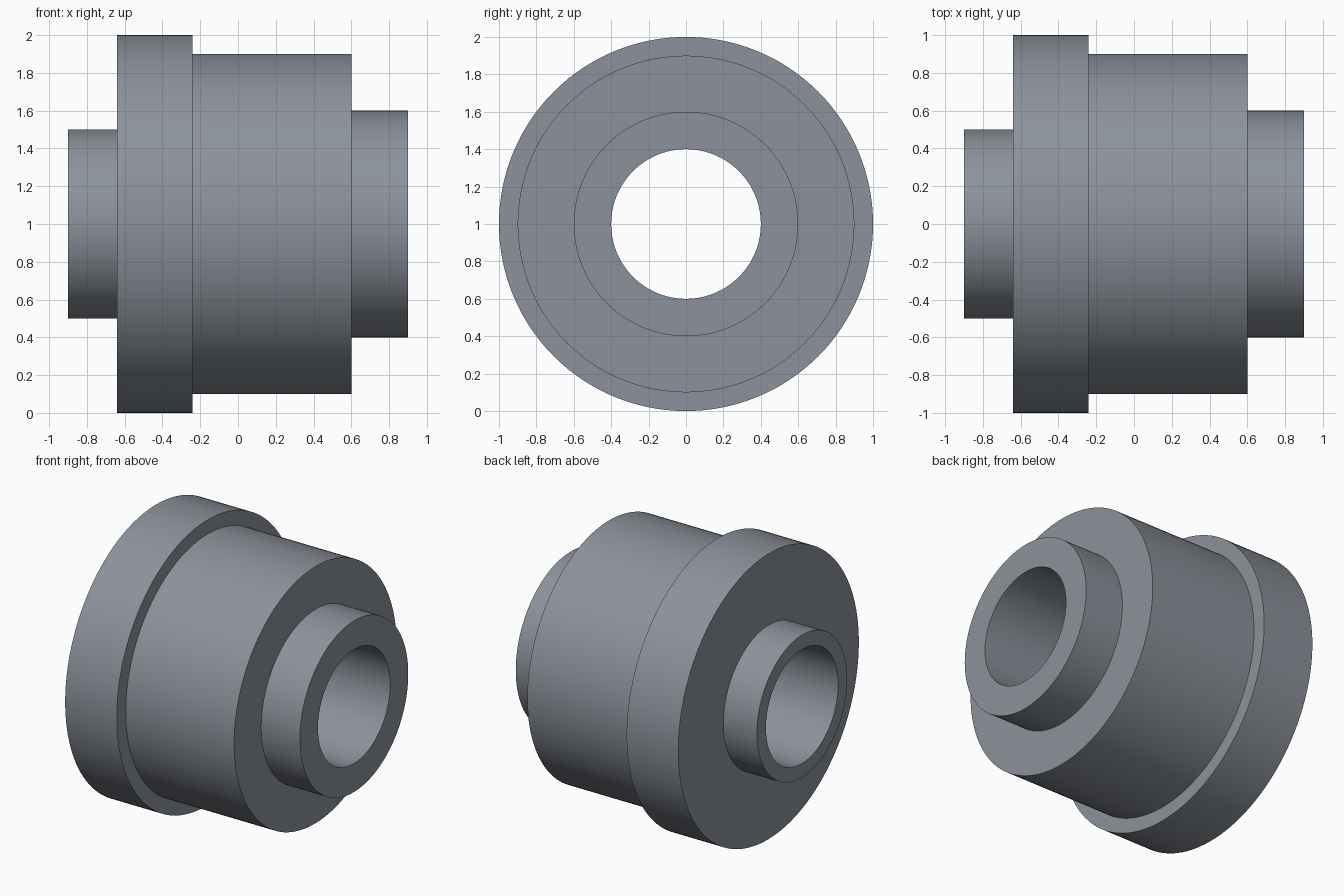
import bpy, bmesh
from math import cos, sin, tau, radians

if "Cube" in bpy.data.objects:
    bpy.data.objects.remove(bpy.data.objects["Cube"])

SEGMENTS = 128
AXIS_HEIGHT = 1.0

# Closed half-section of the bushing: (x, radius)
profile = [
    (-0.90, 0.40), (-0.90, 0.50),   # narrow hub
    (-0.64, 0.50), (-0.64, 1.00),   # flange
    (-0.24, 1.00), (-0.24, 0.90),   # main body
    (0.60, 0.90), (0.60, 0.60),     # wide hub
    (0.90, 0.60), (0.90, 0.40),     # bore end
]

# Revolve the section around the x axis
bm = bmesh.new()
rings = []
for i in range(SEGMENTS):
    a = tau * i / SEGMENTS
    rings.append([bm.verts.new((x, r * cos(a), AXIS_HEIGHT + r * sin(a))) for x, r in profile])
for i, ring in enumerate(rings):
    nxt = rings[(i + 1) % SEGMENTS]
    for j in range(len(profile)):
        k = (j + 1) % len(profile)
        bm.faces.new((ring[j], ring[k], nxt[k], nxt[j]))
bmesh.ops.recalc_face_normals(bm, faces=bm.faces)

mesh = bpy.data.meshes.new("flanged_bushing")
bm.to_mesh(mesh)
bm.free()
bushing = bpy.data.objects.new("flanged_bushing", mesh)
bpy.context.collection.objects.link(bushing)

# Dark blue-grey steel
steel = bpy.data.materials.new("dark_steel")
steel.diffuse_color = (0.264, 0.291, 0.331, 1.0)
steel.use_nodes = True
steel.node_tree.nodes["Principled BSDF"].inputs["Base Color"].default_value = steel.diffuse_color
mesh.materials.append(steel)

# Smooth round walls, crisp steps
bpy.context.view_layer.objects.active = bushing
bushing.select_set(True)
bpy.ops.object.shade_smooth_by_angle(angle=radians(30))
